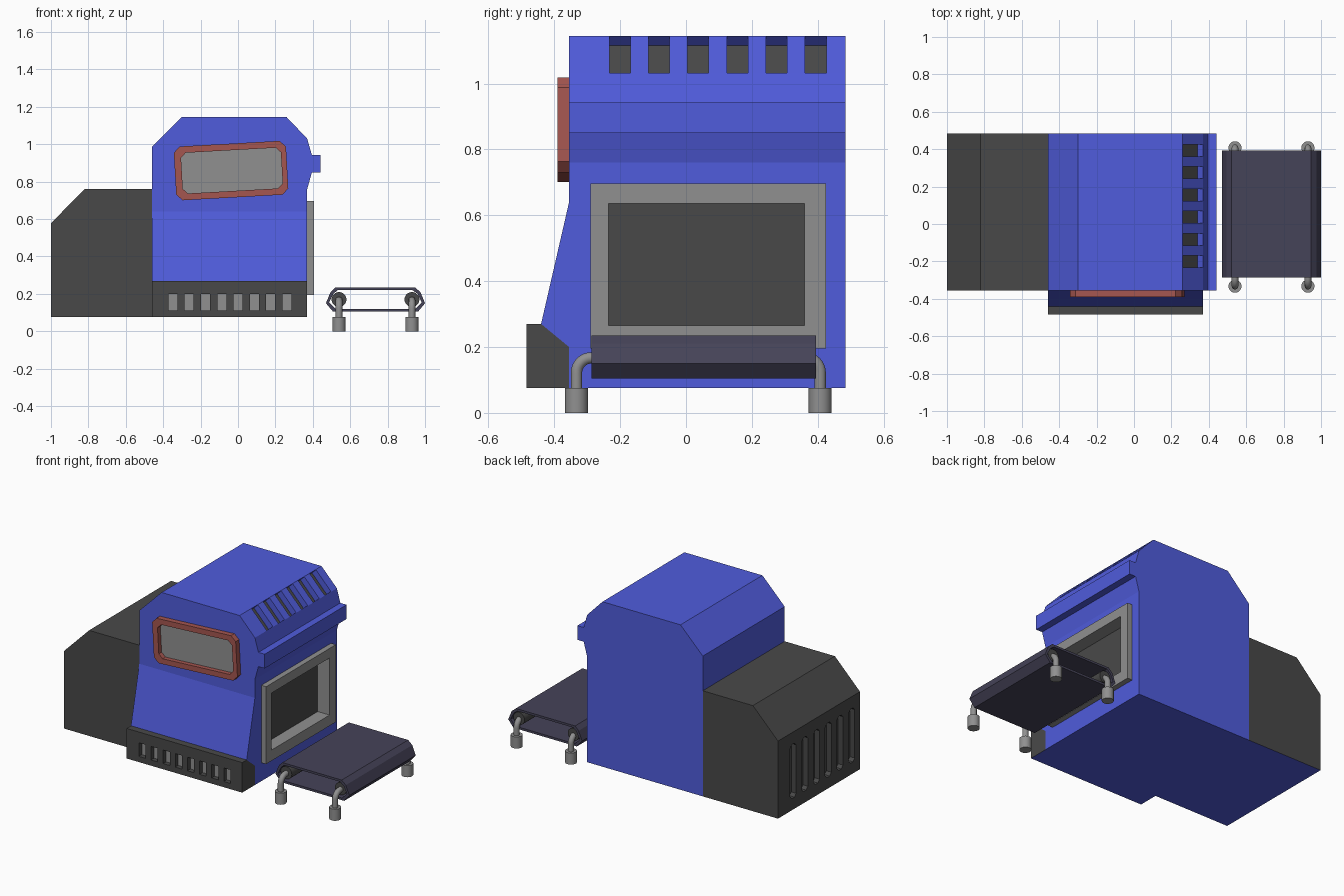
import bpy, bmesh, math
from mathutils import Vector, Matrix

if "Cube" in bpy.data.objects:
    bpy.data.objects.remove(bpy.data.objects["Cube"])


def material(name, rgb):
    m = bpy.data.materials.new(name)
    m.diffuse_color = (*rgb, 1)
    m.use_nodes = True
    m.node_tree.nodes["Principled BSDF"].inputs["Base Color"].default_value = m.diffuse_color
    return m


BLUE = material("blue paint", (0.080, 0.107, 0.716))
DARK = material("dark grey", (0.066, 0.066, 0.066))
GREY = material("light grey", (0.28, 0.28, 0.28))
RED = material("dull red", (0.376, 0.093, 0.080))
BELT = material("belt purple grey", (0.060, 0.056, 0.098))


def finish(name, bm, mats, rule=None):
    bmesh.ops.recalc_face_normals(bm, faces=bm.faces)
    bm.normal_update()
    if rule:
        for f in bm.faces:
            f.material_index = rule(f.normal)
    me = bpy.data.meshes.new(name)
    bm.to_mesh(me)
    bm.free()
    for m in mats:
        me.materials.append(m)
    ob = bpy.data.objects.new(name, me)
    bpy.context.collection.objects.link(ob)
    return ob


def place(axis, p, t):
    return (t, p[0], p[1]) if axis == 'X' else (p[0], t, p[1])


def prism(name, pts, axis, a, b, mats, rule=None):
    """Extrude a 2D profile along X or Y from a to b."""
    bm = bmesh.new()
    lo, hi = [[bm.verts.new(place(axis, p, t)) for p in pts] for t in (a, b)]
    bm.faces.new(lo)
    bm.faces.new(hi)
    n = len(pts)
    for i in range(n):
        j = (i + 1) % n
        bm.faces.new((lo[i], lo[j], hi[j], hi[i]))
    return finish(name, bm, mats, rule)


def ring(name, outer, inner, axis, a, b, mats):
    """Hollow extrusion between two matching outlines."""
    bm = bmesh.new()
    loops = [[bm.verts.new(place(axis, p, t)) for p in pts]
             for pts, t in ((outer, a), (outer, b), (inner, b), (inner, a))]
    n = len(outer)
    for k in range(4):
        l, m = loops[k], loops[(k + 1) % 4]
        for i in range(n):
            j = (i + 1) % n
            bm.faces.new((l[i], l[j], m[j], m[i]))
    return finish(name, bm, mats)


def rect(a0, a1, b0, b1):
    return [(a0, b0), (a1, b0), (a1, b1), (a0, b1)]


def chamfered(cx, cz, w, h, c, angle=0):
    w, h = w / 2, h / 2
    pts = [(-w + c, -h), (w - c, -h), (w, -h + c), (w, h - c),
           (w - c, h), (-w + c, h), (-w, h - c), (-w, -h + c)]
    s, k = math.sin(angle), math.cos(angle)
    return [(cx + x * k - z * s, cz + x * s + z * k) for x, z in pts]


def cut(target, cutters):
    for c in cutters:
        c.hide_render = True
        mod = target.modifiers.new("cut", 'BOOLEAN')
        mod.operation, mod.solver, mod.object = 'DIFFERENCE', 'EXACT', c
        bpy.context.view_layer.objects.active = target
        bpy.ops.object.modifier_apply(modifier=mod.name)
        bpy.data.objects.remove(c, do_unlink=True)


def smooth(ob):
    bpy.ops.object.select_all(action='DESELECT')
    ob.select_set(True)
    bpy.context.view_layer.objects.active = ob
    bpy.ops.object.shade_smooth_by_angle(angle=math.radians(40))


def cylinder(name, r, length, mat, matrix):
    bm = bmesh.new()
    bmesh.ops.create_cone(bm, cap_ends=True, segments=20, radius1=r, radius2=r,
                          depth=length, matrix=matrix)
    ob = finish(name, bm, [mat])
    smooth(ob)
    return ob


FRONT, BACK, LEFT, RIGHT, FLOOR = -0.355, 0.485, -0.46, 0.37, 0.075

# Main housing with a chamfered roof and a ledge over the door
cabin = prism("main_housing", [
    (LEFT, FLOOR), (LEFT, 0.985), (-0.30, 1.145), (0.26, 1.145), (RIGHT, 1.03),
    (0.395, 0.942), (0.44, 0.942), (0.44, 0.85), (0.395, 0.85), (RIGHT, 0.76),
    (RIGHT, FLOOR)], 'Y', FRONT, BACK, [BLUE, DARK, GREY])

# Roof slots: blue walls, dark floor lying parallel to the slope
p, q = Vector((0.26, 1.145)), Vector((RIGHT, 1.03))
d = (q - p).normalized()
nrm = Vector((-d.y, d.x))
p, q = p + d * 0.002, q - d * 0.002
slot = [p - nrm * 0.04, q - nrm * 0.04, q + nrm * 0.05, p + nrm * 0.05]
cutters = [prism("slot_cutter", slot, 'Y', y - 0.032, y + 0.032, [BLUE, DARK, GREY],
                 lambda n: 1 if n.x * nrm.x + n.z * nrm.y < -0.9 else 0)
           for y in (-0.201 + 0.119 * i for i in range(6))]

# Door recess: grey walls, dark back
opening = rect(-0.235, 0.36, 0.265, 0.635)
cutters.append(prism("door_cutter", opening, 'X', 0.32, 0.41, [BLUE, DARK, GREY],
                     lambda n: 1 if n.x < -0.9 else 2))
cut(cabin, cutters)
ring("door_frame", rect(-0.29, 0.425, 0.195, 0.697), opening, 'X', RIGHT, 0.405, [GREY])

# Sloping front panel and dark vented skirt
prism("front_panel", [(FRONT, 0.64), (-0.44, 0.27), (FRONT, 0.20)], 'X', LEFT, RIGHT, [BLUE])
skirt = prism("front_skirt", [(-0.485, FLOOR), (-0.485, 0.27), (-0.44, 0.27),
                              (FRONT, 0.20), (FRONT, FLOOR)], 'X', LEFT, RIGHT,
              [DARK, BLUE, GREY], lambda n: 1 if n.z < -0.9 else 0)
cut(skirt, [prism("vent_cutter", rect(x - 0.024, x + 0.024, 0.112, 0.20), 'Y', -0.52, -0.455,
                  [DARK, BLUE, GREY], lambda n: 2 if n.y > 0.9 else 0)
            for x in (-0.348 + 0.0871 * i for i in range(8))])

# Rear machine box with tall vents on its end, blue underside
box = prism("rear_box", [(-1, FLOOR), (-1, 0.578), (-0.82, 0.76), (LEFT, 0.76), (LEFT, FLOOR)],
            'Y', FRONT, BACK, [DARK, BLUE], lambda n: 1 if n.z < -0.9 else 0)
cut(box, [prism("rear_vent_cutter", chamfered(y, 0.325, 0.062, 0.35, 0.018), 'X', -1.05, -0.965,
                [DARK, BLUE]) for y in (-0.27 + 0.12 * i for i in range(6))])

# Tilted front window
tilt = math.radians(3.2)
glass = chamfered(-0.033, 0.859, 0.535, 0.218, 0.026, tilt)
ring("window_frame", chamfered(-0.037, 0.859, 0.600, 0.288, 0.032, tilt), glass,
     'Y', -0.39, FRONT, [RED])
prism("window_pane", glass, 'Y', -0.361, FRONT, [GREY])

# Conveyor belt loop
loop = [(0.52, 0.235), (0.945, 0.235), (0.975, 0.21), (1.0, 0.15),
        (0.963, 0.105), (0.508, 0.105), (0.47, 0.15), (0.495, 0.21)]
inside = [(0.735 + (x - 0.735) * 0.935, 0.17 + (z - 0.17) * 0.78) for x, z in loop]
ring("conveyor_belt", loop, inside, 'Y', -0.287, 0.394, [BELT])

# Rollers, bent pipe legs and feet
MID = 0.0375
for i, x in enumerate((0.54, 0.93)):
    cylinder(f"roller_{i}", 0.04, 0.66, DARK,
             Matrix.Translation((x, 0.0535, 0.17)) @ Matrix.Rotation(math.pi / 2, 4, 'X'))
    for side, label in ((-1, "front"), (1, "back")):
        r, reach, top = 0.045, 0.37, 0.167
        path = [(0.27, top)]
        for k in range(9):
            a = k / 8 * math.pi / 2
            path.append((reach - r + r * math.sin(a), top - r + r * math.cos(a)))
        path.append((reach, 0.05))
        cu = bpy.data.curves.new(f"{label}_pipe_{i}", 'CURVE')
        cu.dimensions, cu.bevel_depth, cu.bevel_resolution = '3D', 0.018, 3
        cu.use_fill_caps = True
        sp = cu.splines.new('POLY')
        sp.points.add(len(path) - 1)
        for pt, (y, z) in zip(sp.points, path):
            pt.co = (x, MID + side * y, z, 1)
        cu.materials.append(GREY)
        pipe = bpy.data.objects.new(cu.name, cu)
        bpy.context.collection.objects.link(pipe)
        bpy.ops.object.select_all(action='DESELECT')
        pipe.select_set(True)
        bpy.context.view_layer.objects.active = pipe
        bpy.ops.object.convert(target='MESH')
        smooth(bpy.context.view_layer.objects.active)
        cylinder(f"{label}_foot_{i}", 0.035, 0.075, GREY,
                 Matrix.Translation((x, MID + side * reach, 0.0375)))
